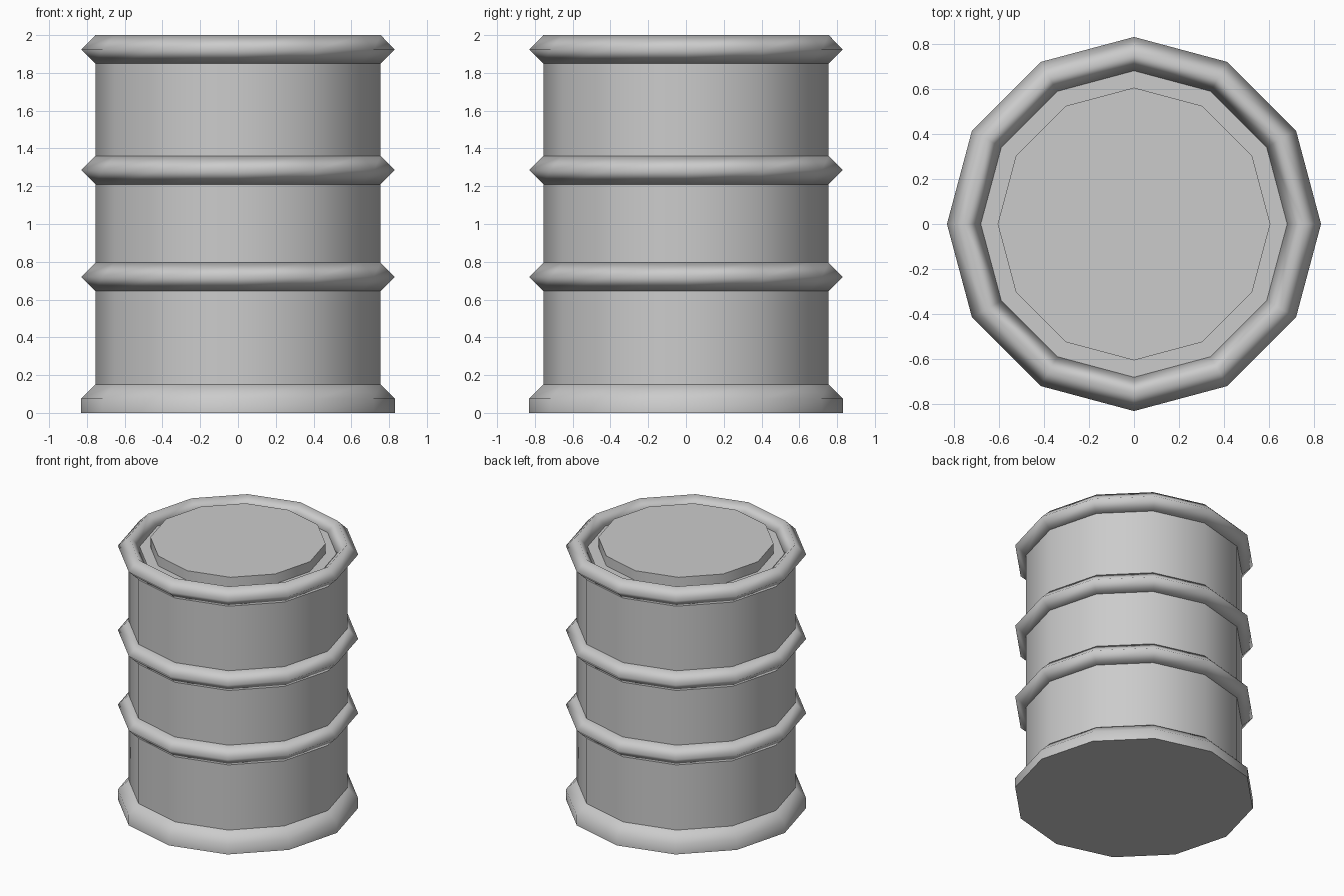
import bpy, bmesh, math

if "Cube" in bpy.data.objects:
    bpy.data.objects.remove(bpy.data.objects["Cube"])

SIDES = 12
R = 0.755      # drum wall radius
B = 0.075      # hoop half-size


def lathe(name, profile, closed=False, angle=180):
    """Spin (radius, z) points around z; open profiles get end caps."""
    bm = bmesh.new()
    rings = []
    for r, z in profile:
        rings.append([bm.verts.new((r * math.cos(2 * math.pi * i / SIDES),
                                    r * math.sin(2 * math.pi * i / SIDES), z))
                      for i in range(SIDES)])
    pairs = list(zip(rings, rings[1:]))
    if closed:
        pairs.append((rings[-1], rings[0]))
    else:
        bm.faces.new(rings[0][::-1])
        bm.faces.new(rings[-1])
    for lo, hi in pairs:
        for i in range(SIDES):
            j = (i + 1) % SIDES
            bm.faces.new((lo[i], lo[j], hi[j], hi[i]))
    bmesh.ops.recalc_face_normals(bm, faces=bm.faces)
    mesh = bpy.data.meshes.new(name)
    bm.to_mesh(mesh)
    bm.free()
    obj = bpy.data.objects.new(name, mesh)
    bpy.context.collection.objects.link(obj)
    bpy.ops.object.select_all(action='DESELECT')
    obj.select_set(True)
    bpy.context.view_layer.objects.active = obj
    bpy.ops.object.shade_smooth_by_angle(angle=math.radians(angle))
    return obj


# Drum wall, its top disc is the floor of the groove around the lid
lathe("drum_body", [(R, 0.05), (R, 1.925)], angle=40)

# Flared foot with a flat underside
lathe("foot_band", [(R + B, 0), (R + B, B), (R, 2 * B)], angle=50)

# Diamond-section hoops: two around the wall, one as the top rim
for name, z in (("lower_hoop", 0.72), ("upper_hoop", 1.285), ("top_rim", 1.925)):
    lathe(name, [(R, z - B), (R + B, z), (R, z + B), (R - B, z)], closed=True)

# Raised lid inside the rim
lathe("lid", [(0.605, 1.9), (0.605, 2.0)], angle=40)
